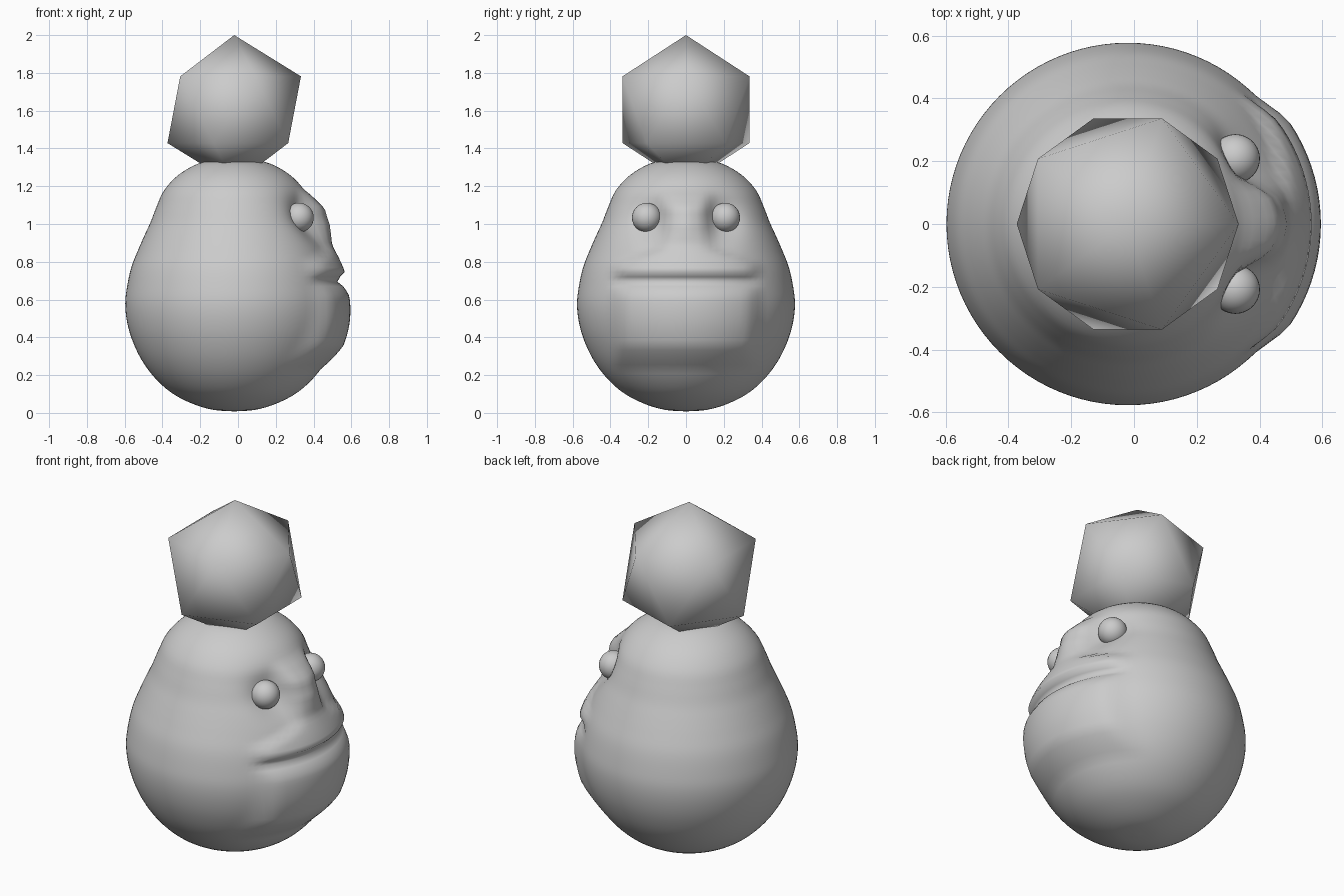
import bpy, bmesh, math
from mathutils import Vector

if "Cube" in bpy.data.objects:
    bpy.data.objects.remove(bpy.data.objects["Cube"])

CX = -0.02
SEGS = 96

# Egg profile as (radius, height), bottom to top
PROFILE = [(0.0, 0.008), (0.11, 0.016), (0.22, 0.048), (0.33, 0.105), (0.42, 0.185),
           (0.49, 0.28), (0.54, 0.385), (0.568, 0.485), (0.577, 0.58), (0.567, 0.67),
           (0.545, 0.77), (0.51, 0.86), (0.475, 0.94), (0.443, 1.01), (0.41, 1.095),
           (0.37, 1.18), (0.295, 1.26), (0.19, 1.32), (0.1, 1.335), (0.0, 1.338)]

# Face relief along the middle line as (height, push forward)
RELIEF = [(0.23, 0), (0.30, 0.03), (0.355, 0.05), (0.466, 0.045), (0.62, 0.034),
          (0.665, 0.015), (0.70, -0.022), (0.745, 0.034), (0.79, 0.03), (0.89, 0.022),
          (0.94, 0.04), (0.995, 0.06), (1.085, 0.066), (1.185, 0)]


def smooth(a, b, v):
    t = min(1, max(0, (v - a) / (b - a)))
    return t * t * (3 - 2 * t)


def relief(z):
    for (z0, d0), (z1, d1) in zip(RELIEF, RELIEF[1:]):
        if z0 <= z <= z1:
            return d0 + (d1 - d0) * (z - z0) / (z1 - z0)
    return 0


def face_push(y, z):
    # Wide mouth and chin below, narrow nose and brow above, two eye sockets
    nose = smooth(0.78, 0.88, z)
    inner = 0.32 + (0.08 - 0.32) * nose
    outer = 0.42 + (0.17 - 0.42) * nose
    push = relief(z) * (1 - smooth(inner, outer, abs(y)))
    socket = ((abs(y) - 0.19) / 0.08) ** 2 + ((z - 1.02) / 0.085) ** 2
    return push - 0.06 * math.exp(-socket / 2)


def catmull(points, steps):
    out = []
    for i in range(len(points) - 1):
        p = [Vector(points[min(max(i + k, 0), len(points) - 1)]) for k in (-1, 0, 1, 2)]
        for s in range(steps):
            t = s / steps
            out.append(0.5 * (2 * p[1] + (p[2] - p[0]) * t
                              + (2 * p[0] - 5 * p[1] + 4 * p[2] - p[3]) * t * t
                              + (3 * p[1] - p[0] - 3 * p[2] + p[3]) * t ** 3))
    return out[1:]


def finish(name, bm):
    bmesh.ops.recalc_face_normals(bm, faces=bm.faces)
    for f in bm.faces:
        f.smooth = True
    mesh = bpy.data.meshes.new(name)
    bm.to_mesh(mesh)
    bm.free()
    ob = bpy.data.objects.new(name, mesh)
    bpy.context.collection.objects.link(ob)
    return ob


# Head: lathed egg with the face pushed out on the +x side
bm = bmesh.new()
rings = []
for r, z in catmull(PROFILE, 4):
    ring = []
    for i in range(SEGS):
        a = math.tau * i / SEGS
        x, y = r * math.cos(a), r * math.sin(a)
        if x > 0:
            x += face_push(y, z) * smooth(0, 0.15, x)
        ring.append(bm.verts.new((x + CX, y, z)))
    rings.append(ring)
for lo, hi in zip(rings, rings[1:]):
    for i in range(SEGS):
        j = (i + 1) % SEGS
        bm.faces.new((lo[i], lo[j], hi[j], hi[i]))
for ring, z in ((rings[0], PROFILE[0][1]), (rings[-1], PROFILE[-1][1])):
    pole = bm.verts.new((CX, 0, z))
    for i in range(SEGS):
        bm.faces.new((ring[i], ring[(i + 1) % SEGS], pole))
finish("head", bm)

# Eyes
for side, label in ((1, "left"), (-1, "right")):
    bm = bmesh.new()
    bmesh.ops.create_uvsphere(bm, u_segments=32, v_segments=16, radius=0.078)
    eye = finish(label + "_eye", bm)
    eye.location = (0.323, side * 0.208, 1.034)

# Hair bun: a plain smooth-shaded icosahedron
bm = bmesh.new()
bmesh.ops.create_icosphere(bm, subdivisions=1, radius=0.395)
bun = finish("hair_bun", bm)
bun.location = (CX, 0, 1.605)
